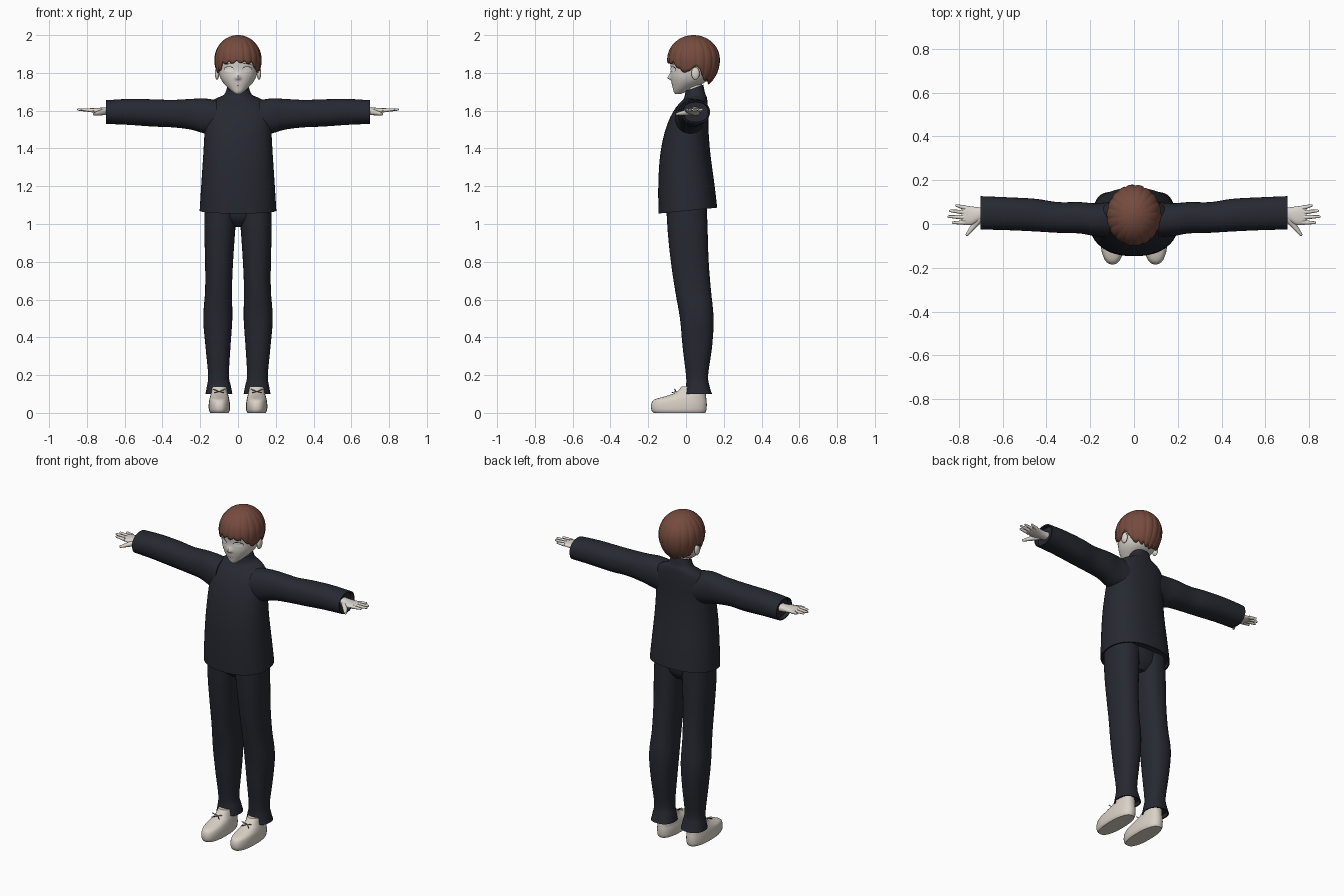
import bpy, bmesh
from math import sin, cos, pi, radians, degrees, sqrt, exp, copysign
from mathutils import Vector
from mathutils.bvhtree import BVHTree

default_cube = bpy.data.objects.get("Cube")
if default_cube:
    bpy.data.objects.remove(default_cube, do_unlink=True)


def material(name, r, g, b):
    mat = bpy.data.materials.new(name)
    mat.use_nodes = True
    mat.diffuse_color = (r, g, b, 1)
    shader = next(n for n in mat.node_tree.nodes if n.type == 'BSDF_PRINCIPLED')
    shader.inputs["Base Color"].default_value = (r, g, b, 1)
    shader.inputs["Roughness"].default_value = 0.8
    return mat


CLOTH = material("dark navy cloth", 0.02, 0.022, 0.031)
SKIN = material("pale skin", 0.72, 0.67, 0.62)
HAIR = material("reddish brown hair", 0.18, 0.07, 0.048)
SHOE = material("off white shoe", 0.70, 0.64, 0.57)
WHITE = material("eye white", 0.85, 0.85, 0.83)
DARK = material("dark lash", 0.03, 0.02, 0.02)


def finish(name, bm, mat, mirrored=False):
    mesh = bpy.data.meshes.new(name)
    bm.to_mesh(mesh)
    bm.free()
    mesh.materials.append(mat)
    mesh.shade_smooth()
    mesh.set_sharp_from_angle(angle=radians(45))
    obj = bpy.data.objects.new(name, mesh)
    bpy.context.collection.objects.link(obj)
    if mirrored:
        obj.modifiers.new("Mirror", 'MIRROR').use_mirror_merge = False
    return obj


def spline(rows, steps):
    """Catmull-Rom interpolation through the rows."""
    result = []
    for i in range(len(rows) - 1):
        p0, p1 = rows[max(i - 1, 0)], rows[i]
        p2, p3 = rows[i + 1], rows[min(i + 2, len(rows) - 1)]
        for s in range(steps):
            t = s / steps
            result.append([b + (c - a) * t / 2 + (a - 2.5 * b + 2 * c - d / 2) * t * t
                           + (1.5 * (b - c) + (d - a) / 2) * t ** 3
                           for a, b, c, d in zip(p0, p1, p2, p3)])
    return result + [list(rows[-1])]


def loft(name, rows, mat, axis='Z', power=2.0, sides=32, steps=4,
         open_ends=False, shape=None, mirrored=False):
    """Rounded sections; each row is position, then low and high bounds of both cross axes."""
    bm = bmesh.new()
    rings = []
    for pos, u0, u1, v0, v1 in spline(rows, steps):
        ring = []
        for k in range(sides):
            a = 2 * pi * k / sides
            cu, cv = (copysign(abs(f) ** (2 / power), f) for f in (cos(a), sin(a)))
            u = (u0 + u1) / 2 + cu * (u1 - u0) / 2
            v = (v0 + v1) / 2 + cv * (v1 - v0) / 2
            ring.append(bm.verts.new((u, v, pos) if axis == 'Z' else (pos, u, v)))
        rings.append(ring)
    for low, high in zip(rings, rings[1:]):
        for k in range(sides):
            n = (k + 1) % sides
            bm.faces.new((low[k], low[n], high[n], high[k]))
    caps = [bm.faces.new(rings[0]), bm.faces.new(rings[-1])]
    if shape:
        for v in bm.verts:
            shape(v.co)
    bmesh.ops.recalc_face_normals(bm, faces=bm.faces)
    if open_ends:
        for cap in caps:
            bmesh.ops.inset_region(bm, faces=[cap], thickness=0.007)
            bmesh.ops.inset_region(bm, faces=[cap], thickness=0.003, depth=-0.02)
    return finish(name, bm, mat, mirrored)


def even(rows):
    """Rows given with one half width, centred on x."""
    return [(z, -w, w, y0, y1) for z, w, y0, y1 in rows]


def rod(name, start, end, r1, r2, mat):
    """Tapered rod with a round tip, mirrored to both sides."""
    bm = bmesh.new()
    p, q = Vector(start), Vector(end)
    turn = (q - p).to_track_quat('Z', 'Y').to_matrix().to_4x4()
    turn.translation = (p + q) / 2
    bmesh.ops.create_cone(bm, cap_ends=True, segments=12, radius1=r1, radius2=r2,
                          depth=(q - p).length, matrix=turn)
    tip = bmesh.ops.create_icosphere(bm, subdivisions=2, radius=r2)
    bmesh.ops.translate(bm, verts=tip["verts"], vec=q)
    return finish(name, bm, mat, True)


# Jacket body, tilted at the hem and collar
def tilt_jacket(co):
    co.z += co.y * (0.1 + 3 * max(0, co.z - 1.62))


loft("jacket_body", even([
    (1.07, .203, -.145, .165), (1.2, .195, -.147, .15), (1.35, .185, -.14, .13),
    (1.47, .178, -.12, .12), (1.56, .174, -.09, .118), (1.62, .16, -.055, .115),
    (1.65, .125, -.03, .11), (1.67, .075, -.01, .1), (1.705, .058, -.003, .092)]),
    CLOTH, power=2.3, sides=48, open_ends=True, shape=tilt_jacket)

# Sleeves
loft("sleeves", [
    (.11, -.06, .1, 1.47, 1.655), (.18, -.055, .095, 1.48, 1.665), (.25, -.043, .1, 1.5, 1.662),
    (.35, -.04, .1, 1.512, 1.657), (.45, -.034, .115, 1.516, 1.66), (.58, -.028, .122, 1.525, 1.662),
    (.7, -.025, .127, 1.53, 1.655)], CLOTH, axis='X', power=2.2, open_ends=True, mirrored=True)

# Trousers
loft("trouser_seat", even([
    (.985, .06, -.04, .07), (1.03, .15, -.085, .1), (1.1, .172, -.1, .11)]), CLOTH)
loft("trouser_legs", [
    (.1, .03, .172, -.008, .138), (.14, .037, .165, .0, .125), (.2, .048, .158, .0, .117),
    (.35, .04, .172, -.018, .138), (.5, .03, .184, -.032, .146), (.65, .032, .174, -.058, .132),
    (.8, .026, .174, -.08, .12), (.95, .016, .178, -.096, .115), (1.1, .004, .178, -.105, .11)],
    CLOTH, power=2.3, open_ends=True, mirrored=True)

# Shoes and laces
loft("shoes", [
    (.0, .05, .147, -.172, .102), (.015, .043, .154, -.183, .108), (.045, .042, .155, -.184, .11),
    (.07, .046, .152, -.168, .108), (.088, .05, .147, -.11, .106), (.108, .055, .142, -.055, .104),
    (.14, .06, .138, -.022, .1)], SHOE, power=2.4, mirrored=True)
for i, side in enumerate((-1, 1)):
    knot = (.1, -.052, .113)
    rod(f"lace_loop_{i}", knot, (.1 + side * .03, -.06, .125), .002, .003, SHOE)
    rod(f"lace_end_{i}", knot, (.1 + side * .025, -.075, .107), .002, .002, DARK)

# Hands
loft("palms", [
    (.64, .02, .08, 1.572, 1.622), (.7, .016, .076, 1.577, 1.617),
    (.74, -.004, .08, 1.584, 1.615), (.775, -.002, .084, 1.592, 1.612),
    (.788, .006, .078, 1.597, 1.608)], SKIN, axis='X', power=2.3, sides=20, mirrored=True)
for finger, base_y, tip_x, tip_y in (("index", .007, .826, .006), ("middle", .03, .846, .034),
                                     ("ring", .053, .838, .06), ("little", .074, .81, .084)):
    rod(finger + "_fingers", (.77, base_y, 1.602), (tip_x, tip_y, 1.606), .011, .006, SKIN)
rod("thumb_bases", (.705, .025, 1.594), (.74, -.02, 1.587), .018, .012, SKIN)
rod("thumb_tips", (.74, -.02, 1.587), (.762, -.048, 1.582), .012, .007, SKIN)


# Head with a small pointed nose, and neck
def pull_nose(co):
    if co.y < 0:
        rise = (co.z - 1.772) / (.02 if co.z > 1.772 else .008)
        co.y -= .018 * exp(-(co.x / .011) ** 2 - rise ** 2)


head = loft("head", even([
    (1.687, .012, -.056, -.03), (1.7, .03, -.065, .0), (1.72, .053, -.07, .04),
    (1.75, .08, -.077, .1), (1.78, .096, -.081, .13), (1.82, .106, -.08, .152),
    (1.87, .109, -.083, .16), (1.93, .092, -.066, .14), (1.97, .05, -.01, .09)]),
    SKIN, power=2.1, sides=64, steps=6, shape=pull_nose)
loft("neck", even([(1.66, .048, .005, .088), (1.71, .045, .004, .085), (1.78, .045, .0, .085)]),
     SKIN, sides=24)

# Ears
bm = bmesh.new()
bmesh.ops.create_uvsphere(bm, u_segments=16, v_segments=12, radius=1)
bmesh.ops.scale(bm, verts=bm.verts, vec=(.012, .022, .033))
bmesh.ops.translate(bm, verts=bm.verts, vec=(.111, .05, 1.797))
finish("ears", bm, SKIN, True)

# Eyes, brows and mouth as thin sheets laid on the face
face = BVHTree.FromPolygons([v.co for v in head.data.vertices],
                            [list(p.vertices) for p in head.data.polygons])


def face_plate(name, x, z, rx, rz, lift, mat, slope=0.0, mirrored=True):
    bm = bmesh.new()

    def on_face(dx, dz):
        hit = face.ray_cast(Vector((x + dx, -1, z + dz + slope * dx)), Vector((0, 1, 0)))[0]
        return bm.verts.new(hit - Vector((0, lift, 0)))

    rim = [on_face(rx * cos(a), rz * sin(a)) for a in (2 * pi * k / 20 for k in range(20))]
    middle = on_face(0, 0)
    for k in range(20):
        bm.faces.new((middle, rim[k], rim[(k + 1) % 20]))
    finish(name, bm, mat, mirrored)


face_plate("eyelashes", .048, 1.82, .026, .015, .002, DARK)
face_plate("eyes", .048, 1.818, .024, .0135, .004, WHITE)
face_plate("eyebrows", .048, 1.848, .024, .002, .002, DARK, slope=-.1)
face_plate("mouth", 0, 1.731, .014, .001, .002, DARK, mirrored=False)

# Hair: a grooved cap whose lower edge follows fringe, sideburn, ear and nape
HAIRLINE = [(0, 1.866), (42, 1.86), (58, 1.82), (78, 1.81), (88, 1.84),
            (105, 1.835), (118, 1.775), (180, 1.75)]


def hair_bottom(angle):
    for (a0, z0), (a1, z1) in zip(HAIRLINE, HAIRLINE[1:]):
        if angle <= a1:
            return z0 + (z1 - z0) * (angle - a0) / (a1 - a0)
    return HAIRLINE[-1][1]


COLUMNS, LEVELS = 144, 18
bm = bmesh.new()
grid = []
for c in range(COLUMNS):
    a = 2 * pi * c / COLUMNS
    lock = abs(sin(9 * a + .5))
    bottom = hair_bottom(degrees(min(a, 2 * pi - a))) - .014 * lock
    column = []
    for level in range(LEVELS + 1):
        t = level / LEVELS
        z = 2 - (2 - bottom) * (1 - cos(t * pi / 2))
        h = (z - 1.87) / (.13 if z > 1.87 else .16)
        r = sqrt(max(0, 1 - h * h)) * (1 - .035 * (1 - lock) ** 2 * min(1, 2 * t))
        column.append(bm.verts.new((.125 * r * sin(a), .04 - .14 * r * cos(a), z)))
    grid.append(column)
for c in range(COLUMNS):
    left, right = grid[c], grid[(c + 1) % COLUMNS]
    for k in range(LEVELS):
        bm.faces.new((left[k], left[k + 1], right[k + 1], right[k]))
bmesh.ops.remove_doubles(bm, verts=bm.verts, dist=.00001)
bmesh.ops.recalc_face_normals(bm, faces=bm.faces)
hair = finish("hair", bm, HAIR)
thick = hair.modifiers.new("Thickness", 'SOLIDIFY')
thick.thickness = .01
thick.offset = -1
